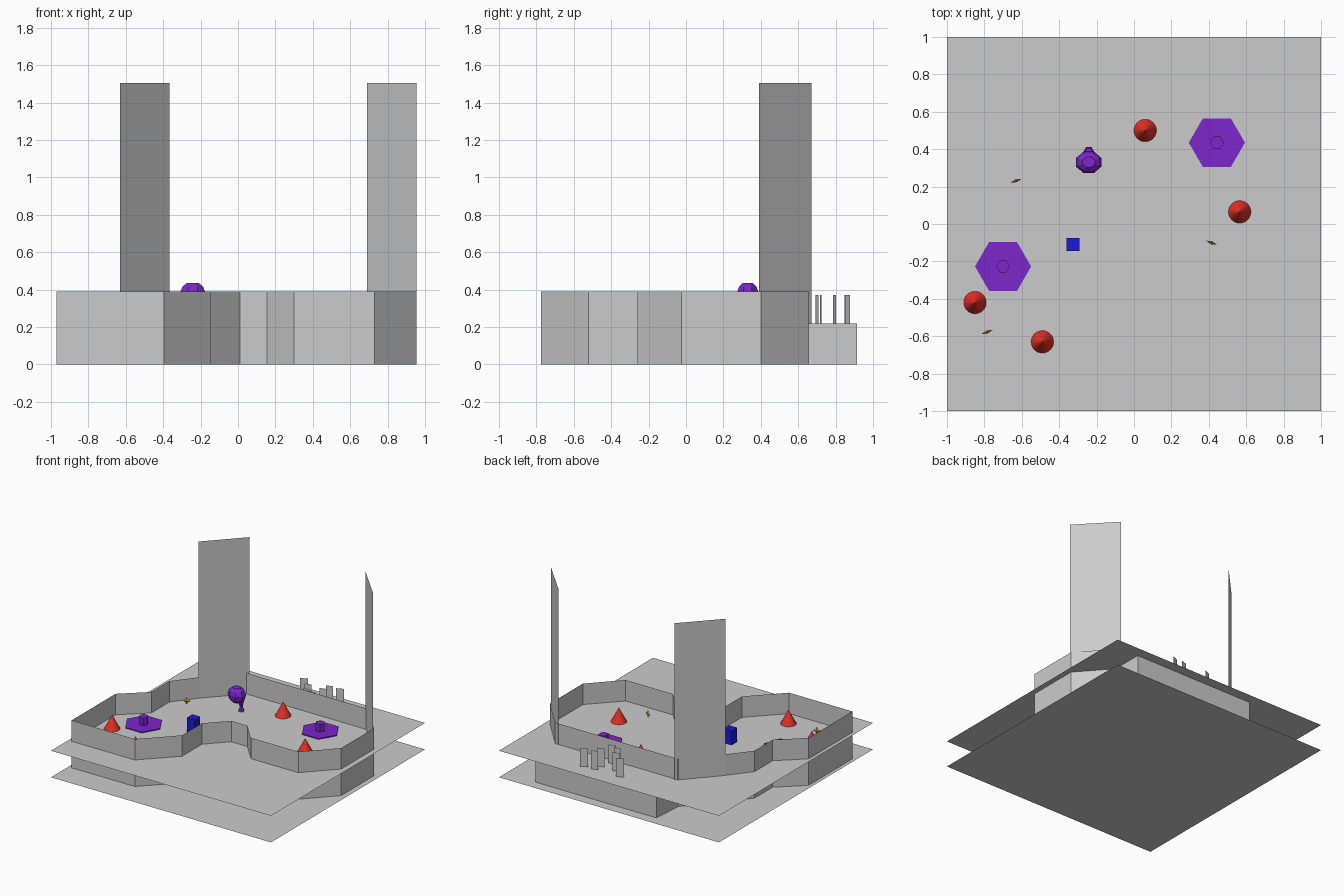
import bpy, bmesh, math
from mathutils import Matrix, Vector

if "Cube" in bpy.data.objects:
    bpy.data.objects.remove(bpy.data.objects["Cube"])

FLOOR = 0.218   # upper ground level
TOP = 0.39      # wall top


def mat(name, col):
    m = bpy.data.materials.new(name)
    m.diffuse_color = (*col, 1)
    m.use_nodes = True
    m.node_tree.nodes["Principled BSDF"].inputs["Base Color"].default_value = m.diffuse_color
    return m


RED = mat("red", (0.8, 0.03, 0.02))
PURPLE = mat("purple", (0.2, 0.02, 0.6))
BLUE = mat("blue", (0.01, 0.01, 0.7))
GOLD = mat("gold", (0.7, 0.45, 0.05))


def finish(name, bm, material=None):
    me = bpy.data.meshes.new(name)
    bm.to_mesh(me)
    bm.free()
    ob = bpy.data.objects.new(name, me)
    bpy.context.collection.objects.link(ob)
    if material:
        me.materials.append(material)
    return ob


def plane(name, z):
    bm = bmesh.new()
    bmesh.ops.create_grid(bm, x_segments=1, y_segments=1, size=1, matrix=Matrix.Translation((0, 0, z)))
    return finish(name, bm)


def wall(name, pts, z0, z1, closed=False):
    """Thin upright wall along a plan outline."""
    bm = bmesh.new()
    lo = [bm.verts.new((x, y, z0)) for x, y in pts]
    hi = [bm.verts.new((x, y, z1)) for x, y in pts]
    n = len(pts)
    for i in range(n if closed else n - 1):
        j = (i + 1) % n
        bm.faces.new((lo[i], lo[j], hi[j], hi[i]))
    return finish(name, bm)


def lathe(name, profile, sides, loc, material, scale=(1, 1), turn=0):
    """Faceted solid from (radius, height) rings."""
    bm = bmesh.new()
    rings = []
    for r, z in profile:
        if r == 0:
            rings.append([bm.verts.new((loc[0], loc[1], loc[2] + z))] * sides)
        else:
            rings.append([bm.verts.new((
                loc[0] + r * scale[0] * math.cos(turn + 2 * math.pi * k / sides),
                loc[1] + r * scale[1] * math.sin(turn + 2 * math.pi * k / sides),
                loc[2] + z)) for k in range(sides)])
    for a, b in zip(rings, rings[1:]):
        for k in range(sides):
            j = (k + 1) % sides
            bm.faces.new(list(dict.fromkeys((a[k], a[j], b[j], b[k]))))
    if profile[0][0]:
        bm.faces.new(rings[0][::-1])
    if profile[-1][0]:
        bm.faces.new(rings[-1])
    return finish(name, bm, material)


# two ground sheets
plane("lower_ground", 0)
plane("upper_ground", FLOOR)

# arena walls, thin; the lower part bulges out at the back
outline = [(-0.39, 0.655), (-0.62, 0.40), (-0.77, 0.21), (-0.77, -0.025), (-0.97, -0.205),
           (-0.97, -0.775), (-0.395, -0.775), (-0.145, -0.52), (-0.145, -0.26), (0.01, -0.10),
           (0.155, -0.10), (0.30, -0.26), (0.73, -0.26), (0.955, -0.025), (0.955, 0.40), (0.73, 0.655)]
wall("arena_wall", outline, FLOOR, TOP, True)
wall("arena_foundation", outline + [(0.73, 0.914), (-0.37, 0.914)], 0, FLOOR, True)

# tall panels on the two back corners
wall("tall_panel_left", [(-0.63, 0.39), (-0.365, 0.67)], FLOOR, 1.505)
wall("tall_panel_right", [(0.955, 0.39), (0.69, 0.67)], FLOOR, 1.505)

# small upright slabs behind the back wall
for i, (x, y, d) in enumerate([(0.0, 0.86, 0.012), (0.08, 0.795, 0.008), (0.12, 0.72, 0.004),
                               (0.18, 0.70, 0.008), (0.22, 0.795, 0.008), (0.23, 0.86, 0.008),
                               (0.32, 0.865, 0.012)]):
    wall(f"slab_{i}", [(x - 0.028, y - d), (x + 0.028, y + d)], FLOOR, 0.37)

# cones
for i, (x, y) in enumerate([(0.06, 0.50), (0.565, 0.065), (-0.85, -0.42), (-0.49, -0.63)]):
    lathe(f"cone_{i}", [(0.06, 0), (0, 0.115)], 32, (x, y, FLOOR), RED)

# hexagonal pads with a short post
for i, (x, y) in enumerate([(0.443, 0.435), (-0.70, -0.227)]):
    lathe(f"pad_{i}", [(0.15, 0), (0.15, 0.008)], 6, (x, y, FLOOR), PURPLE)
    lathe(f"pad_post_{i}", [(0.037, 0), (0.037, 0.07)], 6, (x, y, FLOOR), PURPLE)

# crate
lathe("crate", [(0.035 * math.sqrt(2), 0), (0.035 * math.sqrt(2), 0.117)], 4,
      (-0.327, -0.11, FLOOR), BLUE, turn=math.pi / 4)

# four-pointed stars standing on edge
for i, (x, y, a) in enumerate([(-0.63, 0.232, 18), (0.415, -0.10, -20), (-0.785, -0.577, 20)]):
    bm = bmesh.new()
    ring = []
    for k in range(8):
        r = 0.032 if k % 2 == 0 else 0.016
        t = k * math.pi / 4
        ring.append(bm.verts.new((r * math.cos(t), 0, r * math.sin(t))))
    front, back = bm.verts.new((0, -0.009, 0)), bm.verts.new((0, 0.009, 0))
    for k in range(8):
        j = (k + 1) % 8
        bm.faces.new((ring[k], ring[j], front))
        bm.faces.new((ring[j], ring[k], back))
    ob = finish(f"star_{i}", bm, GOLD)
    ob.location = (x, y, 0.258)
    ob.rotation_euler.z = math.radians(a)

# purple creature: faceted head above a slim body
lathe("creature_head", [(0.035, -0.06), (0.065, -0.03), (0.073, 0.008), (0.06, 0.04), (0.035, 0.06)], 8,
      (-0.242, 0.33, 0.375), PURPLE, (1, 0.85), math.pi / 8)
lathe("creature_body", [(0.024, 0), (0.012, 0.035), (0.02, 0.065), (0.028, 0.11), (0.02, 0.15)], 6,
      (-0.242, 0.388, FLOOR), PURPLE)
